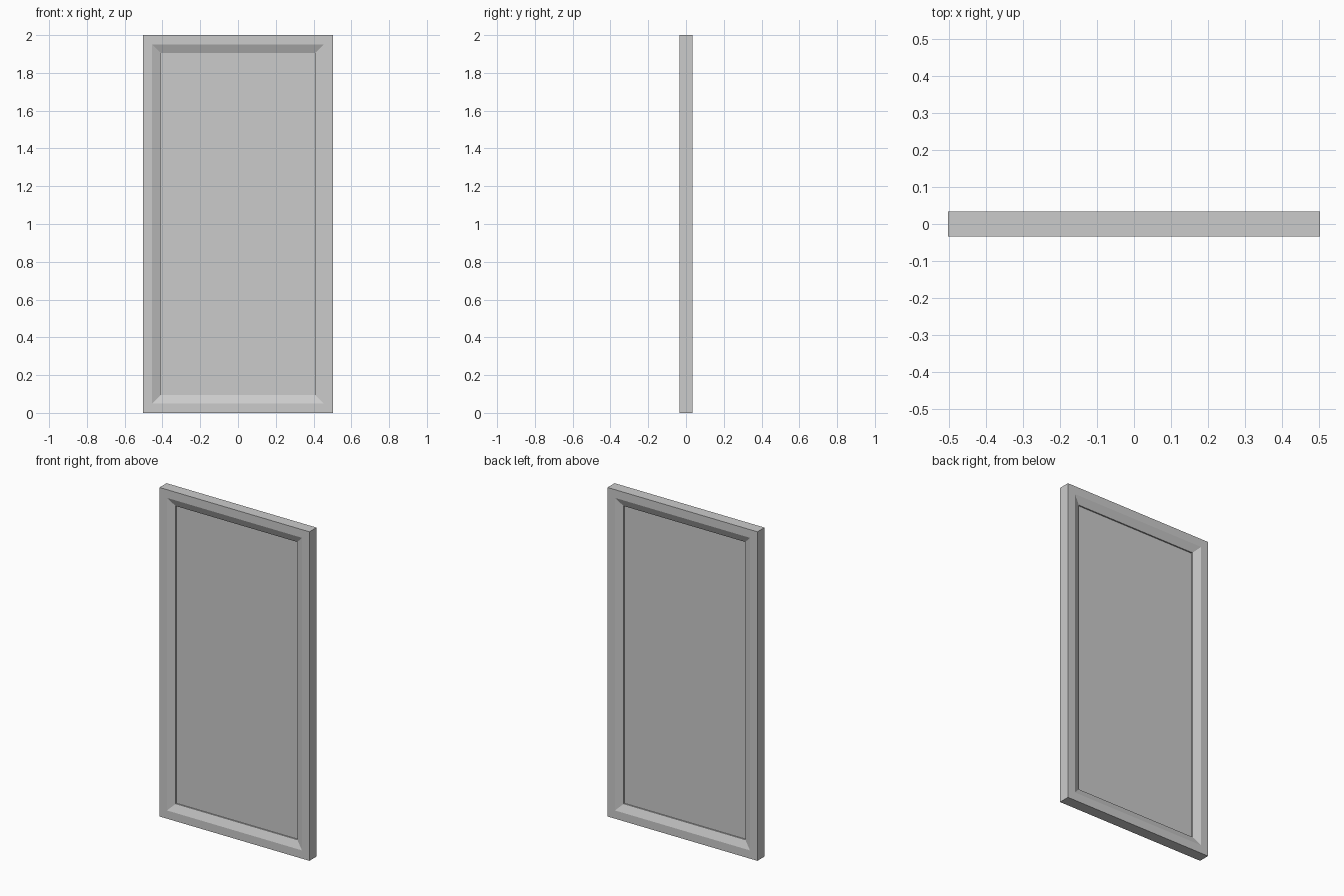
import bpy, bmesh

if "Cube" in bpy.data.objects:
    bpy.data.objects.remove(bpy.data.objects["Cube"])

HALF_W, HALF_T, HEIGHT = 0.504, 0.034, 2.0


def new_object(name, bm):
    bmesh.ops.recalc_face_normals(bm, faces=bm.faces)
    mesh = bpy.data.meshes.new(name)
    bm.to_mesh(mesh)
    bm.free()
    obj = bpy.data.objects.new(name, mesh)
    bpy.context.collection.objects.link(obj)
    return obj


# Mitred frame: a closed (inset, y) profile swept round the rectangle
profile = [(0, -HALF_T), (0.05, -HALF_T), (0.095, -0.014),
           (0.095, 0.014), (0.05, HALF_T), (0, HALF_T)]
bm = bmesh.new()
rings = []
for inset, y in profile:
    w, lo, hi = HALF_W - inset, inset, HEIGHT - inset
    rings.append([bm.verts.new((x, y, z))
                  for x, z in ((-w, lo), (w, lo), (w, hi), (-w, hi))])
for i, ring in enumerate(rings):
    nxt = rings[(i + 1) % len(rings)]
    for j in range(4):
        k = (j + 1) % 4
        bm.faces.new((ring[j], ring[k], nxt[k], nxt[j]))
new_object("door_frame", bm)

# Thin centre panel, set slightly behind the sloped moulding
bm = bmesh.new()
bmesh.ops.create_cube(bm, size=1)
bmesh.ops.scale(bm, verts=bm.verts, vec=(2 * (HALF_W - 0.09), 0.012, HEIGHT - 0.18))
bmesh.ops.translate(bm, verts=bm.verts, vec=(0, 0, HEIGHT / 2))
new_object("centre_panel", bm)
